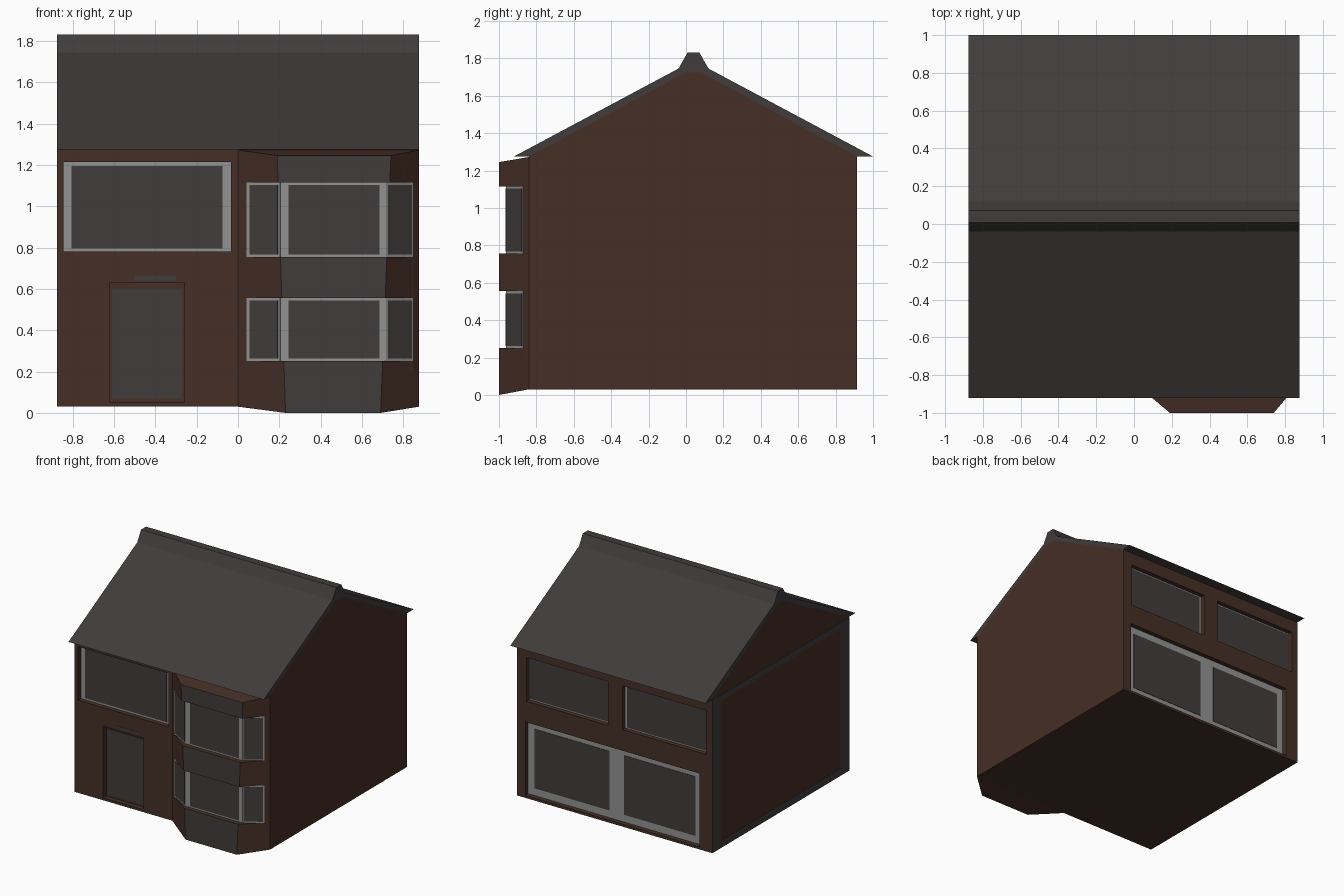
import bpy, bmesh
from mathutils import Vector

if "Cube" in bpy.data.objects:
    bpy.data.objects.remove(bpy.data.objects["Cube"])


def material(name, rgb):
    m = bpy.data.materials.new(name)
    m.diffuse_color = (*rgb, 1)
    m.use_nodes = True
    m.node_tree.nodes["Principled BSDF"].inputs["Base Color"].default_value = m.diffuse_color
    return m


WALL = material("brown brick", (0.060, 0.028, 0.019))
GREY = material("dark grey slate", (0.054, 0.045, 0.045))
FRAME = material("light grey frame", (0.29, 0.29, 0.29))


def loft(name, ring_a, ring_b, *mats):
    """Solid between two matching rings of points."""
    bm = bmesh.new()
    a = [bm.verts.new(p) for p in ring_a]
    b = [bm.verts.new(p) for p in ring_b]
    bm.faces.new(a)
    bm.faces.new(b)
    for i in range(len(a)):
        j = (i + 1) % len(a)
        bm.faces.new((a[i], a[j], b[j], b[i]))
    bmesh.ops.recalc_face_normals(bm, faces=bm.faces)
    me = bpy.data.meshes.new(name)
    bm.to_mesh(me)
    bm.free()
    for m in mats:
        me.materials.append(m)
    ob = bpy.data.objects.new(name, me)
    bpy.context.collection.objects.link(ob)
    return ob


def along_x(name, profile, mat):
    return loft(name, [(-0.875, y, z) for y, z in profile],
                [(0.875, y, z) for y, z in profile], mat)


def panel(name, a, b, z0, z1, mat, out):
    """Thin plate on the upright plane a-b, its face standing 'out' from it."""
    a, b = Vector((*a, 0)), Vector((*b, 0))
    d = (b - a).normalized()
    n = Vector((d.y, -d.x, 0))
    ring = [a + Vector((0, 0, z0)), b + Vector((0, 0, z0)),
            b + Vector((0, 0, z1)), a + Vector((0, 0, z1))]
    return loft(name, [p - n * 0.002 for p in ring], [p + n * out for p in ring], mat)


def window(name, a, b, z0, z1, panes, bottom, top):
    """Frame plate with glass plates; panes are start/end distances from a."""
    panel(name + "_frame", a, b, z0, z1, FRAME, 0.003)
    a2, d = Vector(a), (Vector(b) - Vector(a)).normalized()
    for s, e in panes:
        panel(name + "_glass", a2 + d * s, a2 + d * e, z0 + bottom, z1 - top, GREY, 0.006)


# House body with gable ends
house = along_x("house_walls", [(-0.84, 0.03), (0.915, 0.03), (0.915, 1.275),
                                (0.08, 1.725), (0.0, 1.725), (-0.84, 1.275)], WALL)

# Recesses for windows and door
FY, BY, R = -0.84, 0.915, 0.04
openings = [(FY, -0.845, -0.035, 0.78, 1.215), (FY, -0.62, -0.26, 0.05, 0.63),
            (BY, 0.06, 0.79, 0.815, 1.17), (BY, -0.82, -0.07, 0.815, 1.17),
            (BY, -0.76, 0.80, 0.05, 0.645)]
for y, x0, x1, z0, z1 in openings:
    ring = [(x0, z0), (x1, z0), (x1, z1), (x0, z1)]
    cut = loft("cutter", [(x, y - R, z) for x, z in ring],
               [(x, y + R, z) for x, z in ring], WALL)
    cut.hide_render = True
    mod = house.modifiers.new("recess", 'BOOLEAN')
    mod.operation, mod.solver, mod.object = 'DIFFERENCE', 'EXACT', cut
    bpy.context.view_layer.objects.active = house
    bpy.ops.object.modifier_apply(modifier=mod.name)
    bpy.data.objects.remove(cut)

# Roof with ridge cap
along_x("roof", [(-0.92, 1.275), (-0.04, 1.745), (0.008, 1.83), (0.072, 1.83),
                 (0.12, 1.745), (1.0, 1.275), (0.915, 1.275), (0.08, 1.725),
                 (0.0, 1.725), (-0.84, 1.275)], GREY)

# Front and back windows, door
f, b = FY + R, BY - R
window("front_window", (-0.845, f), (-0.035, f), 0.78, 1.215, [(0.04, 0.77)], 0.015, 0.02)
window("back_window_a", (0.79, b), (0.06, b), 0.815, 1.17, [(0.01, 0.71)], 0.01, 0.01)
window("back_window_b", (-0.07, b), (-0.82, b), 0.815, 1.17, [(0.02, 0.74)], 0.01, 0.01)
window("patio_door", (0.80, b), (-0.76, b), 0.05, 0.645, [(0.06, 0.73), (0.86, 1.50)], 0.06, 0.055)
panel("front_door", (-0.61, f), (-0.27, f), 0.07, 0.60, GREY, 0.005)
panel("door_lamp_patch", (-0.50, FY), (-0.30, FY), 0.64, 0.665, GREY, 0.002)


# Bay: three masonry bands, front facets grey
def bay_ring(z_wall, z_front):
    t = z_front / 1.245
    return [(0.0, -0.84, z_wall), (0.23 - 0.04 * t, -1.0, z_front),
            (0.69 + 0.05 * t, -1.0, z_front), (0.875, -0.84, z_wall)]


for name, lo, hi in (("bay_base", (0.03, 0.0), (0.25, 0.25)),
                     ("bay_middle", (0.555, 0.555), (0.755, 0.755)),
                     ("bay_top", (1.115, 1.115), (1.272, 1.245))):
    band = loft(name, bay_ring(*lo), bay_ring(*hi), WALL, GREY)
    for p in band.data.polygons:
        p.material_index = int(p.normal.y < -0.9)

# Bay window core behind the bands, with windows on three facets
core = [(0.0, -0.84), (0.042, -0.87), (0.205, -0.96), (0.715, -0.96), (0.846, -0.87), (0.875, -0.84)]
loft("bay_core", [(x, y, 0.2) for x, y in core], [(x, y, 1.16) for x, y in core], WALL)
for z0, z1 in ((0.25, 0.555), (0.755, 1.115)):
    for i, side in ((1, "left"), (2, "front"), (3, "right")):
        p, q = core[i], core[i + 1]
        length = (Vector(q) - Vector(p)).length
        edges = {"left": (0.02, 0.012), "front": (0.04, 0.03), "right": (0.01, 0.01)}[side]
        window("bay_window_" + side, p, q, z0, z1,
               [(edges[0], length - edges[1])], 0.012, 0.012)

# Slate border around the left wall
X, Y0, Y1, Z0, Z1 = -0.875, -0.84, 0.915, 0.03, 1.27
for y_a, y_b, z0, z1 in ((Y1, Y1 - 0.11, Z0, Z1), (Y0 + 0.12, Y0, Z0, Z1),
                         (Y1 - 0.11, Y0 + 0.12, Z0, Z0 + 0.06),
                         (Y1 - 0.11, Y0 + 0.12, Z1 - 0.05, Z1)):
    panel("left_wall_border", (X, y_a), (X, y_b), z0, z1, GREY, 0.002)
